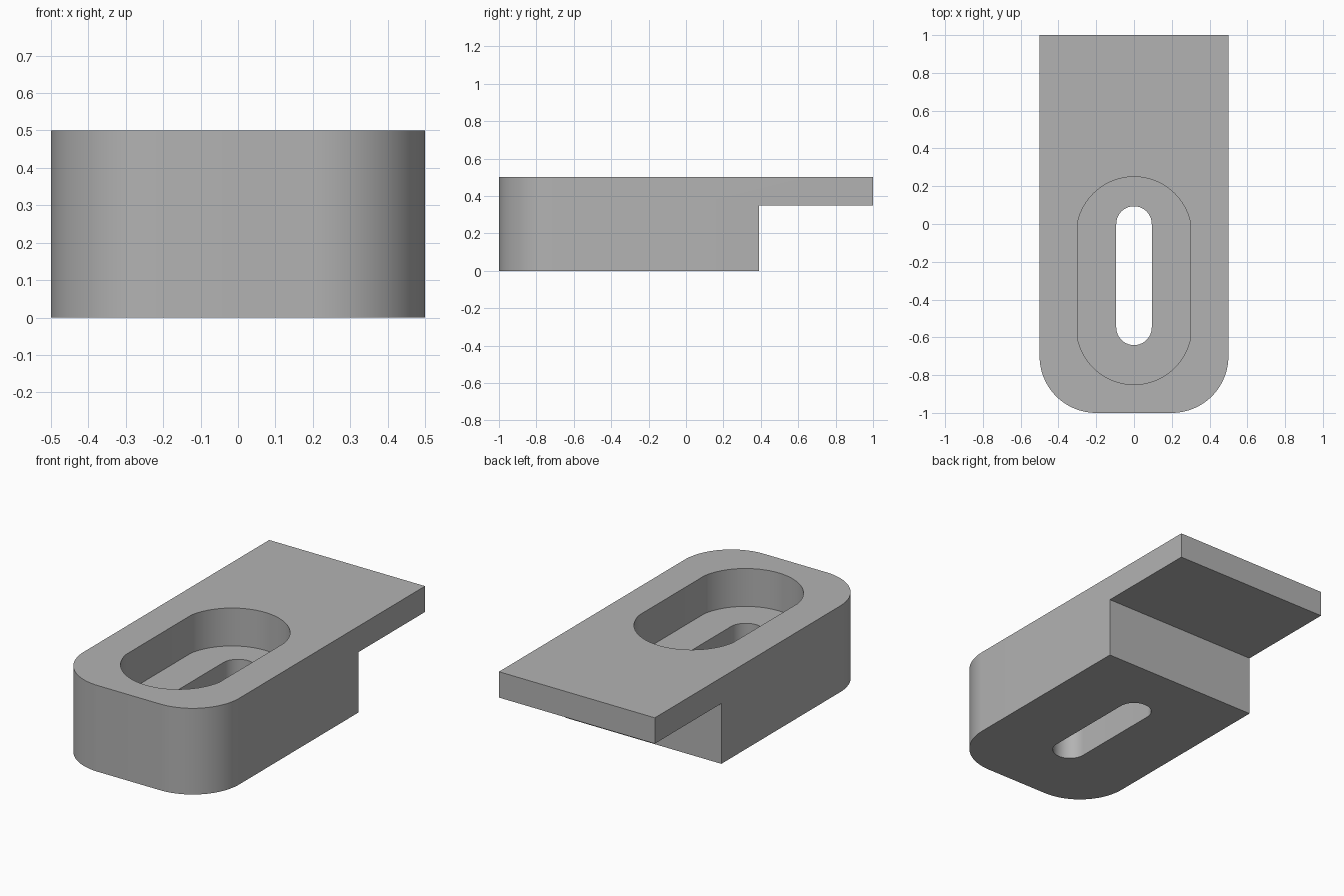
import bpy
import bmesh
from math import cos, sin, radians, pi, asin

cube = bpy.data.objects.get("Cube")
if cube:
    bpy.data.objects.remove(cube, do_unlink=True)

GREY = (0.45, 0.45, 0.45)
grey = bpy.data.materials.new("plain_grey")
grey.use_nodes = True
grey.diffuse_color = (*GREY, 1)
grey.node_tree.nodes["Principled BSDF"].inputs["Base Color"].default_value = (*GREY, 1)


def arc(cx, cy, r, start, end, steps=24):
    """Points along a circular arc, angles in radians."""
    angles = [start + (end - start) * i / steps for i in range(steps + 1)]
    return [(cx + r * cos(a), cy + r * sin(a)) for a in angles]


def prism(name, outline, z0, z1):
    """Extrude a counter-clockwise outline from z0 up to z1."""
    bm = bmesh.new()
    base = bm.faces.new([bm.verts.new((x, y, z0)) for x, y in outline])
    top = bmesh.ops.extrude_face_region(bm, geom=[base])["geom"]
    verts = [v for v in top if isinstance(v, bmesh.types.BMVert)]
    bmesh.ops.translate(bm, vec=(0, 0, z1 - z0), verts=verts)
    bmesh.ops.recalc_face_normals(bm, faces=bm.faces)
    mesh = bpy.data.meshes.new(name)
    bm.to_mesh(mesh)
    bm.free()
    mesh.materials.append(grey)
    obj = bpy.data.objects.new(name, mesh)
    bpy.context.collection.objects.link(obj)
    return obj


def slot(half_width, front, back, rise):
    """Slot outline along y; rise is how far each rounded end bulges."""
    r = (half_width ** 2 + rise ** 2) / (2 * rise)
    a = asin(min(1, (r - rise) / r))
    drop = r - rise
    return (arc(0, back - drop, r, a, pi - a, 32)
            + arc(0, front + drop, r, pi + a, 2 * pi - a, 32))


# Clamp body: square back, rounded front corners
R = 0.3
outline = ([(0.5, 1), (-0.5, 1)]
           + arc(-0.5 + R, -1 + R, R, pi, 1.5 * pi)
           + arc(0.5 - R, -1 + R, R, 1.5 * pi, 2 * pi))
body = prism("clamp_body", outline, 0, 0.5)

# Cutters: step under the rear lip, recessed pocket, through slot
cutters = [
    prism("lip_step_cutter", [(-0.6, 0.39), (0.6, 0.39), (0.6, 1.1), (-0.6, 1.1)], -0.1, 0.35),
    prism("pocket_cutter", slot(0.3, -0.6, 0, 0.25), 0.28, 0.6),
    prism("slot_cutter", slot(0.094, -0.547, 0, 0.094), -0.1, 0.4),
]
bpy.context.view_layer.objects.active = body
for cutter in cutters:
    cutter.hide_render = True
    mod = body.modifiers.new(cutter.name, "BOOLEAN")
    mod.operation = "DIFFERENCE"
    mod.solver = "EXACT"
    mod.object = cutter
    bpy.ops.object.modifier_apply(modifier=mod.name)
    bpy.data.objects.remove(cutter, do_unlink=True)

# Smooth the rounded walls, keep the edges crisp
bpy.ops.object.select_all(action="DESELECT")
body.select_set(True)
bpy.ops.object.shade_smooth_by_angle(angle=radians(30))
